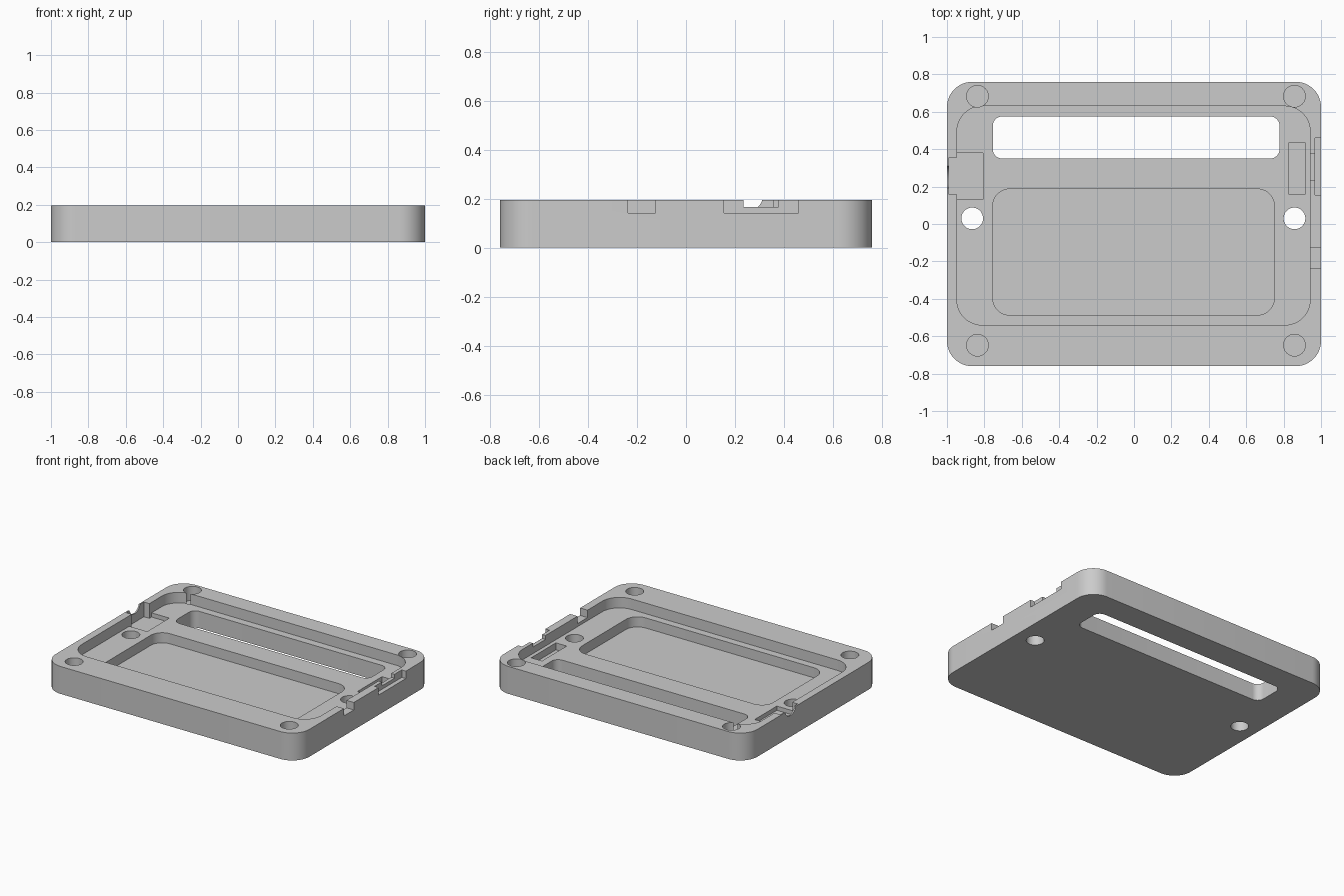
import bpy
import bmesh
import math

cube = bpy.data.objects.get("Cube")
if cube:
    bpy.data.objects.remove(cube, do_unlink=True)

TOP, FLOOR, ABOVE, BELOW = 0.195, 0.12, 0.3, -0.1

grey = bpy.data.materials.new("light grey")
grey.use_nodes = True
colour = (0.6, 0.6, 0.6, 1)
grey.diffuse_color = colour
grey.node_tree.nodes["Principled BSDF"].inputs["Base Color"].default_value = colour


def prism(name, outline, z0, z1):
    """Extrude a flat outline upwards from z0 to z1."""
    bm = bmesh.new()
    face = bm.faces.new([bm.verts.new((x, y, z0)) for x, y in outline])
    lifted = bmesh.ops.extrude_face_region(bm, geom=[face])["geom"]
    verts = [g for g in lifted if isinstance(g, bmesh.types.BMVert)]
    bmesh.ops.translate(bm, verts=verts, vec=(0, 0, z1 - z0))
    bmesh.ops.recalc_face_normals(bm, faces=bm.faces)
    mesh = bpy.data.meshes.new(name)
    bm.to_mesh(mesh)
    bm.free()
    obj = bpy.data.objects.new(name, mesh)
    bpy.context.collection.objects.link(obj)
    mesh.materials.append(grey)
    return obj


def rounded(x0, x1, y0, y1, r, steps=12):
    """Outline of a rectangle with rounded corners."""
    centres = [(x1 - r, y1 - r), (x0 + r, y1 - r), (x0 + r, y0 + r), (x1 - r, y0 + r)]
    points = []
    for quarter, (cx, cy) in enumerate(centres):
        for i in range(steps + 1):
            a = math.pi / 2 * (quarter + i / steps)
            points.append((cx + r * math.cos(a), cy + r * math.sin(a)))
    return points


def circle(cx, cy, r, steps=48):
    turn = 2 * math.pi / steps
    return [(cx + r * math.cos(i * turn), cy + r * math.sin(i * turn)) for i in range(steps)]


def box(x0, x1, y0, y1):
    return [(x0, y0), (x1, y0), (x1, y1), (x0, y1)]


tray = prism("case_tray", rounded(-1, 1, -0.76, 0.76, 0.135), 0, TOP)


def cut(cutter):
    mod = tray.modifiers.new(cutter.name, "BOOLEAN")
    mod.operation = "DIFFERENCE"
    mod.solver = "EXACT"
    mod.object = cutter
    bpy.context.view_layer.objects.active = tray
    bpy.ops.object.modifier_apply(modifier=mod.name)
    bpy.data.objects.remove(cutter, do_unlink=True)


# Main recess, deeper inner pocket and through slot
cut(prism("recess", rounded(-0.947, 0.942, -0.54, 0.63, 0.135), FLOOR, ABOVE))
cut(prism("inner_pocket", rounded(-0.755, 0.75, -0.487, 0.187, 0.09), 0.048, ABOVE))
cut(prism("slot", rounded(-0.755, 0.778, 0.35, 0.575, 0.05), BELOW, ABOVE))

# Blind corner holes and through floor holes
for x in (-0.837, 0.858):
    for y in (-0.648, 0.683):
        cut(prism("corner_hole", circle(x, y, 0.058), 0.095, ABOVE))
for x in (-0.865, 0.858):
    cut(prism("floor_hole", circle(x, 0.03, 0.058), BELOW, ABOVE))

# Connector seat in the right wall, with a round opening to the outside
cut(prism("seat_pocket", [(-0.99, 0.157), (-0.947, 0.157), (-0.947, 0.13), (-0.807, 0.13),
                          (-0.807, 0.38), (-0.947, 0.38), (-0.947, 0.355), (-0.99, 0.355)],
          0.09, ABOVE))
opening = prism("round_opening", circle(0, 0, 0.062), -0.1, 0.1)
opening.rotation_euler = (0, math.pi / 2, 0)
opening.location = (-1, 0.252, 0.213)
bpy.context.view_layer.update()
cut(opening)

# Notches in the left wall and the small pocket beside them
cut(prism("outer_notch", box(0.968, 1.1, 0.155, 0.46), 0.142, ABOVE))
cut(prism("inner_notch", box(0.9, 1.1, 0.235, 0.378), 0.167, ABOVE))
cut(prism("cable_notch", box(0.9, 1.1, -0.237, -0.125), 0.142, ABOVE))
cut(prism("side_pocket", box(0.83, 0.915, 0.157, 0.435), 0.07, ABOVE))

# Smooth the rounded corners and keep the cut edges sharp
bpy.ops.object.select_all(action="DESELECT")
tray.select_set(True)
bpy.context.view_layer.objects.active = tray
bpy.ops.object.shade_smooth_by_angle(angle=math.radians(30))
